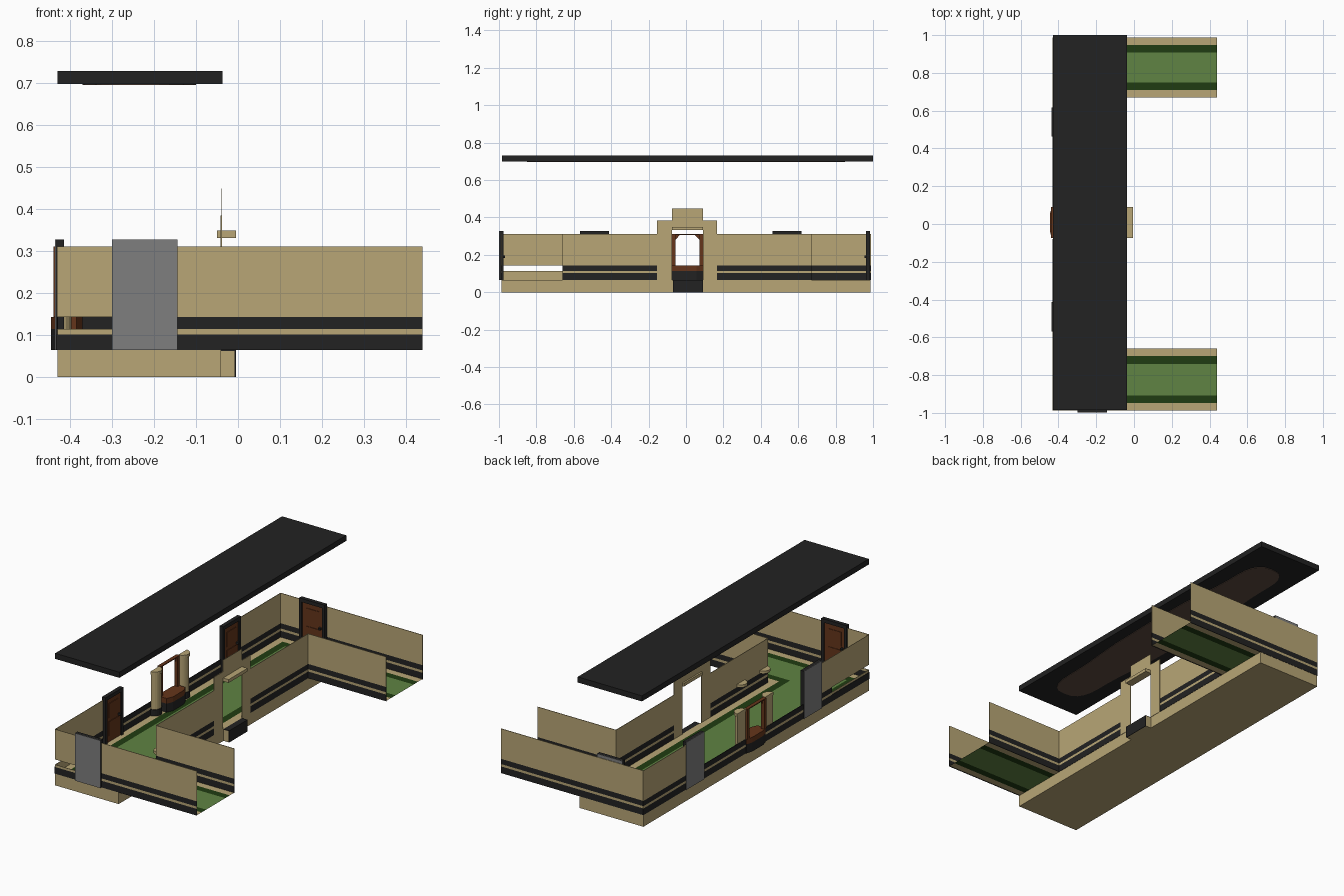
import bpy, bmesh, math
from mathutils import Matrix, Vector

cube = bpy.data.objects.get("Cube")
if cube:
    bpy.data.objects.remove(cube)


def material(name, r, g, b):
    m = bpy.data.materials.new(name)
    m.use_nodes = True
    m.diffuse_color = (r, g, b, 1)
    node = next(n for n in m.node_tree.nodes if n.type == 'BSDF_PRINCIPLED')
    node.inputs["Base Color"].default_value = (r, g, b, 1)
    return m


TAN = material("tan", .48, .38, .18)
BLACK = material("charcoal", .016, .016, .016)
GREEN = material("carpet green", .115, .23, .056)
DARK = material("dark green", .014, .045, .006)
GRAY = material("door gray", .21, .21, .21)
BROWN = material("wood brown", .13, .036, .011)
PANEL = material("ceiling brown", .11, .07, .05)


def finish(name, bm, mats, matrix=Matrix()):
    mesh = bpy.data.meshes.new(name)
    bm.to_mesh(mesh)
    bm.free()
    for m in mats:
        mesh.materials.append(m)
    ob = bpy.data.objects.new(name, mesh)
    ob.matrix_world = matrix
    bpy.context.collection.objects.link(ob)
    return ob


def boxes(name, parts, matrix=Matrix()):
    """Each part is (material, x range, y range, z range)."""
    bm = bmesh.new()
    mats = []
    for mat, *ranges in parts:
        if mat not in mats:
            mats.append(mat)
        size = [b - a for a, b in ranges]
        mid = [(a + b) / 2 for a, b in ranges]
        place = Matrix.Translation(mid) @ Matrix.Diagonal(size + [1])
        verts = bmesh.ops.create_cube(bm, size=1, matrix=place)["verts"]
        for f in {f for v in verts for f in v.link_faces}:
            f.material_index = mats.index(mat)
    return finish(name, bm, mats, matrix)


def prism(name, mat, outline, z0, z1):
    bm = bmesh.new()
    face = bm.faces.new([bm.verts.new((x, y, z0)) for x, y in outline])
    up = bmesh.ops.extrude_face_region(bm, geom=[face])["geom"]
    bmesh.ops.translate(bm, vec=(0, 0, z1 - z0),
                        verts=[v for v in up if isinstance(v, bmesh.types.BMVert)])
    bmesh.ops.recalc_face_normals(bm, faces=bm.faces)
    return finish(name, bm, [mat])


W, E, WING = -.43, -.04, .44      # hall sides and wing end
S, N = -.987, .987                # end walls
S_IN, N_IN = -.66, .67            # inner wing walls
FLOOR, TOP = .065, .311
ROWS = [(BLACK, (FLOOR, .102)), (TAN, (.102, .115)),
        (BLACK, (.115, .144)), (TAN, (.144, TOP))]


def wall(name, xr, yr, skip=()):
    t = .0015
    xr = xr if isinstance(xr, tuple) else (xr - t, xr + t)
    yr = yr if isinstance(yr, tuple) else (yr - t, yr + t)
    boxes(name, [(m, xr, yr, z) for i, (m, z) in enumerate(ROWS) if i not in skip])


# Foundation and doorstep
boxes("foundation", [(TAN, (W, E), (S, N), (0, FLOOR))])
boxes("doorstep", [(TAN, (E, -.008), (-.07, .09), (0, .062)),
                   (BLACK, (-.008, -.005), (-.07, .09), (0, FLOOR)),
                   (BLACK, (E, -.008), (-.07, .09), (.062, FLOOR))])

# Carpeted floor, coloured by distance from the walls
def inside(x, y, m):
    hall = W + m < x < E - m and S + m < y < N - m
    wing = x > W + m and (S + m < y < S_IN - m or N_IN + m < y < N - m)
    return hall or wing


xs = [W, W + .04, W + .08, E - .08, E - .04, E, WING]
ys = sorted([a + s * d for a, s in ((S, 1), (S_IN, -1), (N_IN, 1), (N, -1))
             for d in (0, .04, .08)])
bm = bmesh.new()
for x0, x1 in zip(xs, xs[1:]):
    for y0, y1 in zip(ys, ys[1:]):
        cx, cy = (x0 + x1) / 2, (y0 + y1) / 2
        if inside(cx, cy, 0):
            f = bm.faces.new([bm.verts.new((x, y, FLOOR + .002)) for x, y in
                              ((x0, y0), (x1, y0), (x1, y1), (x0, y1))])
            f.material_index = 2 if inside(cx, cy, .08) else int(inside(cx, cy, .04))
bmesh.ops.remove_doubles(bm, verts=bm.verts, dist=.0001)
finish("floor", bm, [TAN, DARK, GREEN])

# Outer and inner walls
wall("north_wall", (W, WING), N)
wall("south_wall", (-.225, WING), S)
wall("south_wall_corner", (W, -.225), S, skip=(2,))
wall("north_wing_wall", (E, WING), N_IN)
wall("south_wing_wall", (E, WING), S_IN)
wall("east_wall_south", E, (S_IN, -.155))
wall("east_wall_north", E, (.165, N_IN))
wall("west_wall_south", W, (S_IN, -.49))
wall("west_wall_north", W, (.54, N))
wall("west_low_wall_south", W, (-.49, -.08), skip=(3,))
wall("west_low_wall_north", W, (.09, .54), skip=(3,))
boxes("west_wall_corner", [(BLACK, (W - .002, W), (S, S_IN), (FLOOR, .102)),
                           (TAN, (W, W + .002), (S, S_IN), (FLOOR, .115)),
                           (TAN, (W - .001, W + .001), (S, S_IN), (.144, TOP))])

# East doorway: jambs, canopy and raised panel
for side, yr in (("south", (-.155, -.075)), ("north", (.09, .165))):
    boxes("doorway_jamb_" + side, [(TAN, (E - .002, E + .002), yr, (FLOOR, .385))])
boxes("doorway_canopy", [(TAN, (-.05, -.005), (-.075, .09), (.332, .35)),
                         (TAN, (E - .001, E + .001), (-.075, .09), (.35, .449))])


# Doors: local +y points into the room
def door(name, x, y, angle):
    h, z1 = .078, .328
    parts = [(GRAY, (-h, h), (-.01, -.008), (FLOOR, z1)),
             (BROWN, (-h + .016, h - .016), (-.008, .005), (FLOOR, z1 - .02)),
             (BLACK, (-h, h), (-.008, .012), (z1 - .02, z1)),
             (BLACK, (-.055, -.043), (.005, .02), (.184, .196))]
    for s in (-1, 1):
        a, b = sorted((s * h, s * (h - .016)))
        parts.append((BLACK, (a, b), (-.008, .012), (FLOOR, z1)))
    for z in (.10, .20):
        parts.append((BROWN, (-.04, .04), (.005, .008), (z, z + .08)))
    boxes(name, parts, Matrix.Translation((x, y, 0)) @ Matrix.Rotation(angle, 4, 'Z'))


door("south_door", -.222, -.989, 0)
door("north_door", -.222, .975, math.pi)
door("west_door_south", -.426, -.49, -math.pi / 2)
door("west_door_north", -.426, .54, -math.pi / 2)

# Window bay with seat, frame and flanking columns
seat = [(-.435, -.075), (-.385, -.075), (-.37, -.04), (-.37, .055),
        (-.385, .09), (-.435, .09), (-.445, .055), (-.445, -.04)]
prism("window_seat_base", BLACK, seat, FLOOR, .115)
prism("window_seat", BROWN, seat, .115, .144)
boxes("window_frame", [(BROWN, (-.44, -.42), (-.075, -.057), (.144, TOP)),
                       (BROWN, (-.44, -.42), (.072, .09), (.144, TOP)),
                       (BROWN, (-.44, -.42), (-.057, .072), (.306, TOP))])
for side, y, s in (("south", -.057, 1), ("north", .072, -1)):
    bm = bmesh.new()
    corner = [(y, .306), (y + s * .024, .306), (y, .28)]
    f = bm.faces.new([bm.verts.new((-.43, a, b)) for a, b in corner])
    finish("window_corner_" + side, bm, [BROWN])


def half_round(x, y, r, s):
    return [(x + s * r * math.sin(math.pi * i / 10),
             y + r * math.cos(math.pi * i / 10)) for i in range(11)]


for side, y in (("south", -.115), ("north", .128)):
    prism("column_" + side, TAN, half_round(W, y, .034, 1), .10, .295)
    prism("column_cap_" + side, TAN, half_round(W, y, .038, 1), .295, TOP)
    prism("column_foot_" + side, BLACK, half_round(W, y, .038, 1), FLOOR, .102)

# Half-round wall shelves in the hall
for side, y in (("south", -.62), ("north", -.42)):
    prism("wall_shelf_" + side, TAN, half_round(E, y, .035, -1), .145, .16)

# Raised roof and its ceiling panel
boxes("roof", [(BLACK, (W, E + .003), (-.985, 1), (.699, .73))])
outline = []
for i in range(40):
    a = math.tau * i / 40
    c, s = math.cos(a), math.sin(a)
    wave = 1 + .08 * math.cos(6 * a)
    outline.append((-.235 + .125 * wave * math.copysign(abs(c) ** .5, c),
                    .85 * math.copysign(abs(s) ** .6, s)))
prism("ceiling_panel", PANEL, outline, .696, .699)
